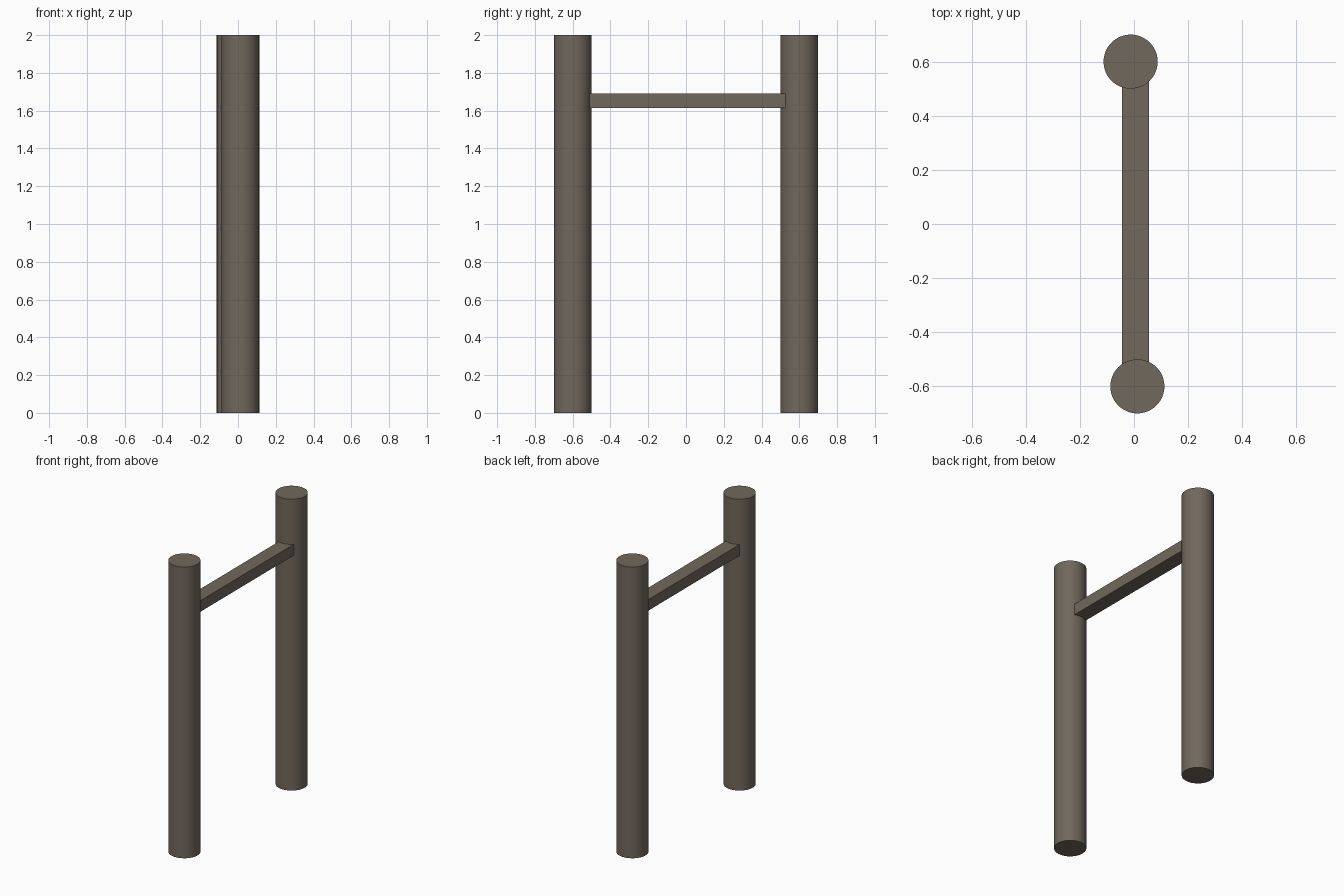
import bpy
import math

if "Cube" in bpy.data.objects:
    bpy.data.objects.remove(bpy.data.objects["Cube"])

# Single weathered-wood colour
wood = bpy.data.materials.new("weathered wood")
wood.diffuse_color = (0.165, 0.138, 0.109, 1.0)
wood.use_nodes = True
wood.node_tree.nodes["Principled BSDF"].inputs["Base Color"].default_value = wood.diffuse_color


def add_post(name, x, y):
    bpy.ops.mesh.primitive_cylinder_add(vertices=48, radius=0.1, depth=2.0,
                                        location=(x, y, 1.0))
    post = bpy.context.object
    post.name = name
    post.data.materials.append(wood)
    bpy.ops.object.shade_smooth_by_angle(angle=math.radians(30))


# Two upright round posts, slightly out of line with each other
add_post("front_post", 0.0125, -0.6)
add_post("back_post", -0.0125, 0.6)

# Flat crossbar let into both posts
bpy.ops.mesh.primitive_cube_add(size=1.0, location=(0.005, 0.0, 1.652))
bar = bpy.context.object
bar.name = "crossbar"
bar.scale = (0.1, 1.14, 0.076)
bpy.ops.object.transform_apply(location=False, rotation=False, scale=True)
bar.data.materials.append(wood)
